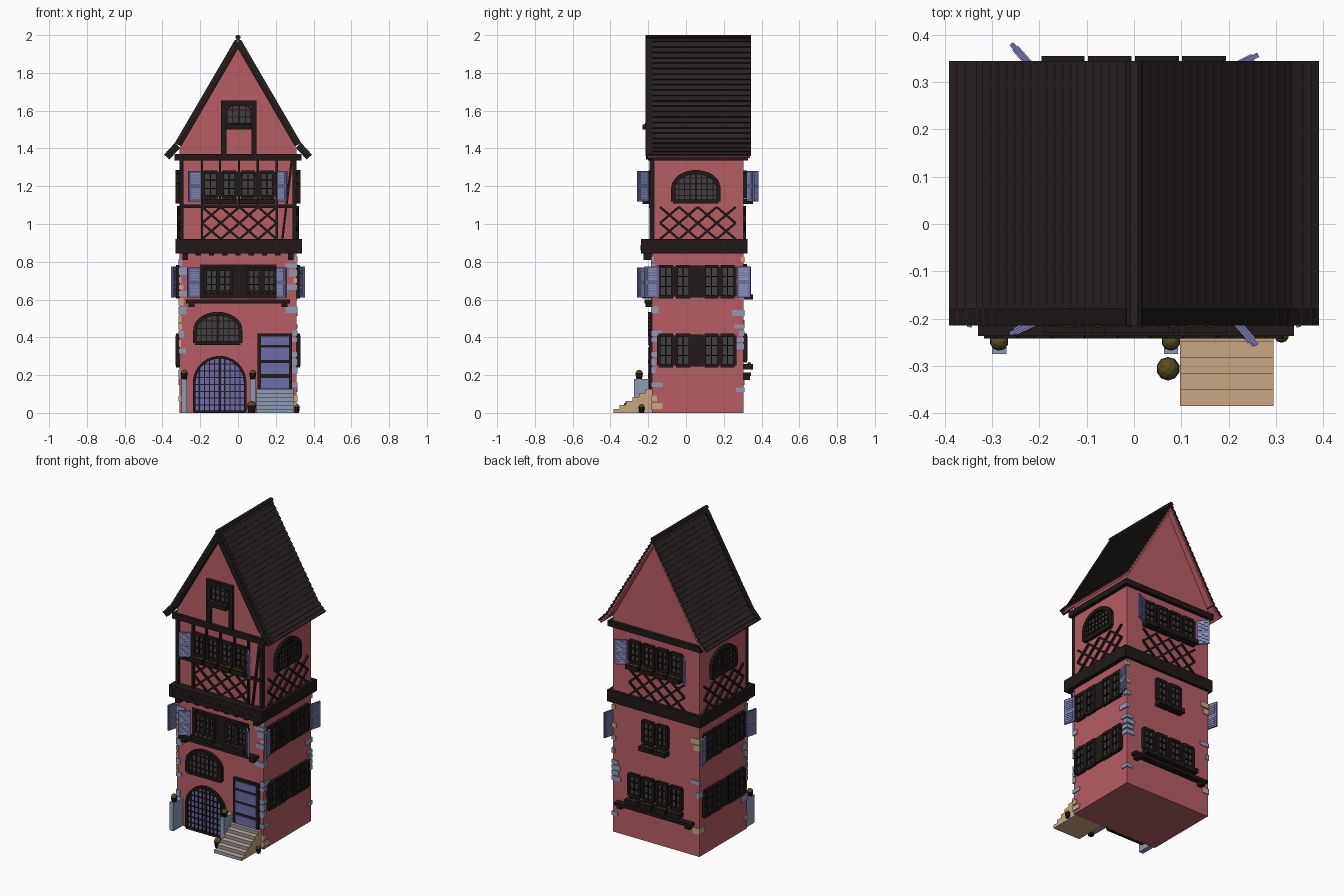
import bpy, bmesh, math, random
from mathutils import Matrix, Vector

if "Cube" in bpy.data.objects:
    bpy.data.objects.remove(bpy.data.objects["Cube"])
random.seed(4)

COLOURS = {
    "pink_plaster": (0.47, 0.11, 0.13), "dark_timber": (0.014, 0.010, 0.009),
    "roof_brown": (0.022, 0.015, 0.015), "grey_glass": (0.05, 0.05, 0.052),
    "shutter_blue": (0.15, 0.15, 0.40), "pale_blue": (0.27, 0.33, 0.46),
    "tan_stone": (0.58, 0.39, 0.22), "olive_leaf": (0.10, 0.08, 0.015)}
MATS = {}
for name, rgb in COLOURS.items():
    m = bpy.data.materials.new(name)
    m.use_nodes = True
    m.diffuse_color = (*rgb, 1)
    m.node_tree.nodes["Principled BSDF"].inputs["Base Color"].default_value = (*rgb, 1)
    MATS[name] = m

parts = {}
I = Matrix.Identity(4)
T = Matrix.Translation


def mesh(part, mat):
    return parts.setdefault(part, (bmesh.new(), mat))[0]


def box(part, mat, M, lo, hi, R=I):
    """Box between two corners, optionally turned about its centre."""
    lo, hi = Vector(lo), Vector(hi)
    bmesh.ops.create_cube(mesh(part, mat), size=1,
                          matrix=M @ T((lo + hi) / 2) @ R @ Matrix.Diagonal((*(hi - lo), 1)))


def bar(part, mat, M, p, q, w, y0, y1):
    """Straight bar in the wall plane from p to q."""
    dx, dz = q[0] - p[0], q[1] - p[1]
    c = Vector(((p[0] + q[0]) / 2, 0, (p[1] + q[1]) / 2))
    half = math.hypot(dx, dz) / 2
    R = Matrix.Rotation(-math.atan2(dz, dx), 4, 'Y')
    box(part, mat, M @ T(c) @ R, (-half, y0, -w / 2), (half, y1, w / 2))


def prism(part, mat, M, pts, y0, y1):
    """Wall-plane outline pushed through a depth."""
    bm = mesh(part, mat)
    f = bm.faces.new([bm.verts.new(M @ Vector((u, y0, z))) for u, z in pts])
    g = bmesh.ops.extrude_face_region(bm, geom=[f])["geom"]
    vs = [v for v in g if isinstance(v, bmesh.types.BMVert)]
    bmesh.ops.translate(bm, vec=M.to_3x3() @ Vector((0, y1 - y0, 0)), verts=vs)


# Wall frames: local x along the wall, local -y outward
CY, HX, HY = 0.0625, 0.31, 0.2425
FRONT, RIGHT, BACK, LEFT = [T((0, CY, 0)) @ Matrix.Rotation(math.pi / 2 * i, 4, 'Z') @ T((0, -d, 0))
                            for i, d in enumerate((HY, HX, HY, HX))]


def window(M, u, z, w, h):
    box("window_glass", "grey_glass", M, (u - w / 2, -0.008, z), (u + w / 2, 0.01, z + h))
    for s in (-1, 1):
        x = u + s * w / 2
        box("window_frames", "dark_timber", M, (x - 0.009, -0.02, z), (x + 0.009, 0, z + h))
    for k in range(4):
        t, zz = (0.009 if k in (0, 3) else 0.003), z + h * k / 3
        box("window_frames", "dark_timber", M, (u - w / 2, -0.018, zz - t), (u + w / 2, 0, zz + t))
    box("window_frames", "dark_timber", M, (u - 0.003, -0.016, z), (u + 0.003, 0, z + h))


def arch(part, mat, M, u, z, w, spring, top, cols, rows, rim):
    """Arched panel with a rim and grid bars."""
    def height(x):
        return spring + (top - spring) * math.sqrt(max(0, 1 - (2 * x / w) ** 2))
    curve = [(u + w / 2 * math.cos(math.pi * i / 14), spring + (top - spring) * math.sin(math.pi * i / 14))
             for i in range(15)]
    outline = [(u + w / 2, z)] + curve + [(u - w / 2, z)]
    prism(part, mat, M, outline, -0.008, 0.01)
    for p, q in zip(outline, outline[1:] + outline[:1]):
        bar("arch_rims", "dark_timber", M, p, q, rim, -0.022, 0)
    for i in range(1, cols):
        x = -w / 2 + w * i / cols
        t = 0.006 if 2 * i == cols else 0.0028
        box("arch_grids", "dark_timber", M, (u + x - t, -0.014, z), (u + x + t, 0, height(x)))
    for j in range(1, rows):
        zz = z + (top - z) * j / rows
        k = max(0, (zz - spring) / (top - spring))
        x = w / 2 * math.sqrt(1 - k * k)
        box("arch_grids", "dark_timber", M, (u - x, -0.014, zz - 0.0028), (u + x, 0, zz + 0.0028))


def ball(M, u, y, z, r):
    bmesh.ops.create_icosphere(mesh("plants", "olive_leaf"), subdivisions=2, radius=r,
                               matrix=M @ T((u, y, z)))


def flower_box(M, u, z, w):
    box("flower_boxes", "dark_timber", M, (u - w / 2, -0.05, z), (u + w / 2, 0, z + 0.028))
    for k in range(4):
        ball(M, u + w * (k - 1.5) / 4.4, -0.03, z + 0.028, random.uniform(0.007, 0.011))


def shutter(M, u, z, h, s, angle, w=0.075):
    H = M @ T((u, -0.02, z)) @ Matrix.Rotation(-s * angle, 4, 'Z')
    a, b = sorted((0, s * w))
    box("shutters", "shutter_blue", H, (a, -0.005, 0), (b, 0.005, h))
    for k in range(2):
        z0 = 0.012 + k * h / 2
        for n in range(5):
            zz = z0 + n * (h / 2 - 0.02) / 5
            box("shutter_slats", "pale_blue", H, (a + 0.012, -0.008, zz), (b - 0.012, 0.008, zz + 0.009))


def lattice(M, u0, u1, z0, z1):
    dw, dh = (u1 - u0) / 4, (z1 - z0) / 2
    for i in range(4):
        for j in range(2):
            x, z = u0 + i * dw, z0 + j * dh
            bar("lattice", "dark_timber", M, (x, z), (x + dw, z + dh), 0.012, -0.012, 0.005)
            bar("lattice", "dark_timber", M, (x, z + dh), (x + dw, z), 0.012, -0.010, 0.005)


def pot(x, y, z, r, h):
    bmesh.ops.create_cone(mesh("pots", "dark_timber"), cap_ends=True, segments=10, radius1=r * 0.75,
                          radius2=r, depth=h, matrix=T((x, y, z + h / 2)))
    ball(I, x, y, z + h, r * 0.95)


# House body with gable
prism("house_body", "pink_plaster", T((0, CY, 0)),
      [(-HX, 0), (HX, 0), (HX, 1.40), (0, 1.95), (-HX, 1.40)], -HY, HY)

# Timber bands around the house
box("eaves_band", "dark_timber", I, (-0.335, -0.20, 1.335), (0.335, 0.328, 1.37))
box("jetty_band", "dark_timber", I, (-0.33, -0.237, 0.845), (0.338, 0.325, 0.92))
for k in range(9):
    u = -0.28 + 0.07 * k
    z = 0.81 if k in (0, 8) else 0.832
    box("corbels", "dark_timber", FRONT, (u - 0.014, -0.045, z), (u + 0.014, 0, 0.85))
    bar("corbels", "dark_timber", FRONT, (u, 0.862), (u + 0.035, 0.885), 0.008, -0.062, 0)
    bar("corbels", "dark_timber", FRONT, (u, 0.862), (u - 0.035, 0.885), 0.008, -0.062, 0)

# Roof: soffit, shingle courses and front barge boards
EAVE = [(0, 2.0), (0.335, 1.43), (0.392, 1.368)]
for s in (-1, 1):
    ridge, knee, tip = [(s * x, z) for x, z in EAVE]
    for p, q, n in ((ridge, knee, 20), (knee, tip, 3)):
        d = Vector((q[0] - p[0], q[1] - p[1]))
        inward = Vector((-s * abs(d.y), -abs(d.x))).normalized()
        a, b = Vector(p) + inward * 0.02, Vector(q) + inward * 0.02
        if p == ridge:
            a = Vector((0, 1.965))
        bar("roof_soffit", "pink_plaster", I, a, b, 0.016, -0.2, 0.34)
        bar("barge_boards", "dark_timber", I, a, b, 0.038, -0.213, -0.178)
        for k in range(n):
            c0 = Vector(p) + d * k / n + inward * 0.014
            c1 = Vector(p) + d * (k + 1.15) / n + inward * 0.005
            if k == n - 1:
                c1 = Vector(q) + inward * 0.005
            bar("roof_shingles", "roof_brown", I, c0, c1, 0.01, -0.215, 0.345)
box("ridge_cap", "roof_brown", I, (-0.008, -0.215, 1.975), (0.008, 0.345, 2.0))

# Gable window with its posts
for x in (-0.075, 0.085):
    box("gable_frame", "dark_timber", FRONT, (x - 0.014, -0.02, 1.37), (x + 0.014, 0, 1.65))
box("gable_frame", "dark_timber", FRONT, (-0.089, -0.022, 1.625), (0.099, 0, 1.655))
arch("gable_glass", "grey_glass", FRONT, 0.005, 1.53, 0.135, 1.59, 1.64, 4, 3, 0.012)
flower_box(FRONT, 0.005, 1.50, 0.135)

# Top floor: window rows front and back, arched windows on the sides, lattice all round
for M in (FRONT, BACK):
    for k in range(4):
        u = -0.145 + 0.099 * k
        window(M, u, 1.145, 0.075, 0.13)
        flower_box(M, u, 1.105, 0.088)
    shutter(M, -0.195, 1.12, 0.16, -1, 0.45)
    shutter(M, 0.21, 1.12, 0.16, 1, 0.85)
    lattice(M, -0.19, 0.205, 0.92, 1.09)
for M in (RIGHT, LEFT):
    arch("arched_glass", "grey_glass", M, -0.01, 1.12, 0.24, 1.19, 1.275, 8, 5, 0.022)
    lattice(M, -0.2, 0.2, 0.92, 1.09)
for u in (-0.3, -0.19, -0.095, 0.005, 0.105, 0.205, 0.3):
    w = 0.011 if abs(u) > 0.25 else 0.006
    box("front_studs", "dark_timber", FRONT, (u - w, -0.014, 0.92 if abs(u) > 0.15 else 1.09),
        (u + w, 0.012, 1.34))
box("front_studs", "dark_timber", FRONT, (-0.31, -0.016, 1.085), (0.31, 0, 1.102))
bar("front_studs", "dark_timber", FRONT, (0.235, 0.92), (0.285, 1.34), 0.012, -0.012, 0)

# Middle floor front: paired windows on a sill beam
box("middle_backing", "dark_timber", FRONT, (-0.20, -0.006, 0.605), (0.205, 0, 0.785))
for u in (-0.14, -0.07, 0.085, 0.165):
    window(FRONT, u, 0.64, 0.066, 0.12)
for u in (-0.105, 0.125):
    flower_box(FRONT, u, 0.605, 0.15)
shutter(FRONT, -0.2, 0.61, 0.16, -1, 0.45)
shutter(FRONT, 0.205, 0.61, 0.16, 1, 0.85)


def sill_beam(M, z):
    box("sill_beams", "dark_timber", M, (-0.275, -0.04, z), (0.275, 0, z + 0.02))
    for u in (-0.245, 0.245):
        box("sill_beams", "dark_timber", M, (u - 0.016, -0.035, z - 0.02), (u + 0.016, 0, z + 0.005))


sill_beam(FRONT, 0.58)

# Side window rows on the two lower floors
for M in (RIGHT, LEFT):
    for z in (0.25, 0.615):
        box("side_mullions", "dark_timber", M, (-0.035, -0.016, z - 0.005), (0.03, 0, z + 0.165))
        for u in (-0.17, -0.077, 0.072, 0.158):
            window(M, u, z, 0.075, 0.16)
    for s in (-1, 1):
        shutter(M, s * 0.208, 0.61, 0.165, s, 0.25)

# Back windows on the two lower floors
for z, row in ((0.645, (-0.05, 0.05)), (0.275, (-0.15, -0.05, 0.05, 0.15))):
    for u in row:
        window(BACK, u, z, 0.075, 0.135)
        flower_box(BACK, u, z - 0.045, 0.09)
sill_beam(BACK, 0.195)

# Ground floor front: arched window, arched gate and entrance door
arch("arched_glass", "grey_glass", FRONT, -0.107, 0.37, 0.24, 0.44, 0.525, 8, 4, 0.02)
arch("arched_gate", "shutter_blue", FRONT, -0.097, 0.006, 0.27, 0.16, 0.295, 10, 8, 0.014)
box("door_frame", "dark_timber", FRONT, (0.102, -0.016, 0.12), (0.285, 0, 0.42))
for z0, z1 in ((0.36, 0.405), (0.28, 0.345), (0.205, 0.265), (0.13, 0.185)):
    box("door_panels", "shutter_blue", FRONT, (0.122, -0.022, z0), (0.27, 0, z1))

# Entrance stairs
for i in range(6):
    box("stairs", "tan_stone", I, (0.097, -0.385 + i * 0.034, i * 0.021), (0.295, -0.17, (i + 1) * 0.021))

# Gate posts and potted plants
for x in (-0.285, 0.078):
    box("gate_posts", "pale_blue", I, (x - 0.015, -0.275, 0), (x + 0.015, -0.18, 0.18))
    pot(x, -0.248, 0.18, 0.02, 0.03)
pot(0.072, -0.306, 0, 0.025, 0.04)
pot(0.312, -0.235, 0, 0.016, 0.03)

# Irregular corner stones
for sx in (-1, 1):
    for sy in (-1, 1):
        z = 0.02
        while z < 0.8:
            h = random.uniform(0.022, 0.04)
            if random.random() < 0.6:
                a, b = random.uniform(0.015, 0.07), random.uniform(0.015, 0.07)
                kind = "tan_stone" if random.random() < 0.28 else "pale_blue"
                c = Vector((sx * (HX + 0.006 - a / 2), CY + sy * (HY + 0.006 - b / 2), z + h / 2))
                e = Vector((a, b, h)) / 2
                box("corner_stones_" + kind, kind, I, c - e, c + e)
            z += h + 0.008

# Turn every part into an object
for part, (bm, mat) in parts.items():
    bmesh.ops.recalc_face_normals(bm, faces=bm.faces)
    if part == "stairs":
        for f in bm.faces:
            f.material_index = 1 if f.normal.y < -0.5 else 0
    me = bpy.data.meshes.new(part)
    bm.to_mesh(me)
    bm.free()
    me.materials.append(MATS[mat])
    if part == "stairs":
        me.materials.append(MATS["pale_blue"])
    bpy.context.collection.objects.link(bpy.data.objects.new(part, me))
